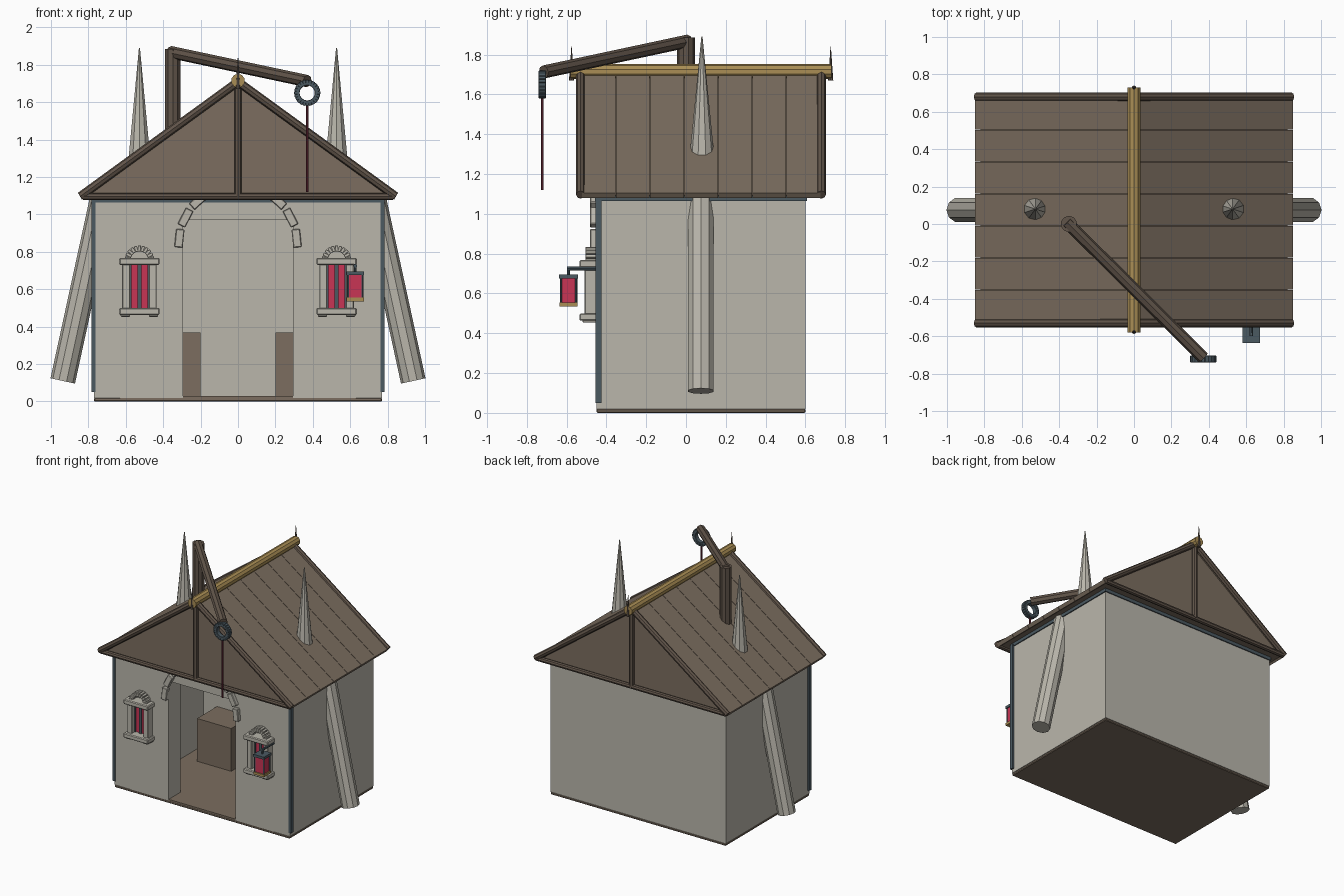
import bpy, bmesh, math
from mathutils import Vector, Matrix

if "Cube" in bpy.data.objects:
    bpy.data.objects.remove(bpy.data.objects["Cube"])


def material(name, rgb):
    m = bpy.data.materials.new(name)
    m.diffuse_color = (*rgb, 1)
    m.use_nodes = True
    m.node_tree.nodes["Principled BSDF"].inputs["Base Color"].default_value = m.diffuse_color
    return m


STONE = material("pale_stone", (0.49, 0.47, 0.41))
WOOD = material("brown_wood", (0.20, 0.155, 0.115))
BEAM = material("dark_beam", (0.12, 0.09, 0.068))
SLATE = material("slate_metal", (0.07, 0.10, 0.12))
GOLD = material("old_gold", (0.40, 0.27, 0.09))
RED = material("red_glass", (0.58, 0.035, 0.09))
ROPE = material("maroon_rope", (0.12, 0.02, 0.035))
YC = 0.075  # middle of the house in y


def finish(name, bm, mat):
    bmesh.ops.recalc_face_normals(bm, faces=bm.faces)
    me = bpy.data.meshes.new(name)
    bm.to_mesh(me)
    bm.free()
    me.materials.append(mat)
    ob = bpy.data.objects.new(name, me)
    bpy.context.collection.objects.link(ob)
    return ob


def box(name, x, y, z, mat, bevel=0.0):
    """Box from (min, max) pairs."""
    lo, hi = Vector((x[0], y[0], z[0])), Vector((x[1], y[1], z[1]))
    bm = bmesh.new()
    bmesh.ops.create_cube(bm, size=1, matrix=Matrix.Translation((lo + hi) / 2) @ Matrix.Diagonal((*(hi - lo), 1)))
    if bevel:
        bmesh.ops.bevel(bm, geom=bm.edges[:], offset=bevel, segments=1, affect='EDGES')
    return finish(name, bm, mat)


def rod(name, a, b, r, mat, r2=None, sides=8):
    """Cylinder or cone between two points."""
    a, b = Vector(a), Vector(b)
    d = b - a
    bm = bmesh.new()
    bmesh.ops.create_cone(bm, cap_ends=True, segments=sides, radius1=r, radius2=r if r2 is None else r2,
                          depth=d.length, matrix=Matrix.Translation((a + b) / 2) @ d.to_track_quat('Z', 'Y').to_matrix().to_4x4())
    return finish(name, bm, mat)


def prism(name, pts, vec, mat):
    """Extrude a flat outline along a vector."""
    bm = bmesh.new()
    f = bm.faces.new([bm.verts.new(p) for p in pts])
    new = bmesh.ops.extrude_face_region(bm, geom=[f])["geom"]
    bmesh.ops.translate(bm, vec=vec, verts=[v for v in new if isinstance(v, bmesh.types.BMVert)])
    return finish(name, bm, mat)


def stone_ring(name, cx, cy, cz, radius, angles, size, mat):
    """Blocks set around a circle in the xz plane; size = radial, depth, tangential."""
    bm = bmesh.new()
    for ang in angles:
        t = math.radians(ang)
        m = Matrix.Translation((cx + radius * math.cos(t), cy, cz + radius * math.sin(t)))
        made = bmesh.ops.create_cube(bm, size=1, matrix=m @ Matrix.Rotation(-t, 4, 'Y') @ Matrix.Diagonal((*size, 1)))
        edges = {e for v in made["verts"] for e in v.link_edges}
        bmesh.ops.bevel(bm, geom=list(edges), offset=min(size) * 0.12, segments=1, affect='EDGES')
    return finish(name, bm, mat)


# Base, floor and hollow walls with a wide doorway
box("base", (-0.77, 0.77), (-0.45, 0.60), (0, 0.02), WOOD, 0.005)
box("floor", (-0.63, 0.63), (-0.449, 0.46), (0.015, 0.03), WOOD)
plan = [(-0.295, -0.45), (-0.77, -0.45), (-0.77, 0.60), (0.77, 0.60), (0.77, -0.45), (0.295, -0.45),
        (0.295, -0.30), (0.62, -0.30), (0.62, 0.45), (-0.62, 0.45), (-0.62, -0.30), (-0.295, -0.30)]
prism("walls", [(x, y, 0.02) for x, y in plan], (0, 0, 1.06), STONE)
box("door_lintel", (-0.295, 0.295), (-0.45, -0.30), (0.97, 1.08), STONE)
stone_ring("door_arch", 0, -0.465, 0.84, 0.315, [6 + 21 * k for k in range(9)], (0.045, 0.035, 0.098), STONE)
box("wall_top_band", (-0.778, 0.778), (-0.458, 0.608), (1.065, 1.09), SLATE)

# Attic, roof planks and rake timbers
prism("attic", [(-0.82, -0.51, 1.09), (0.82, -0.51, 1.09), (0, -0.51, 1.69)], (0, 1.175, 0), WOOD)
for s in (-1, 1):
    for i in range(7):
        y0 = -0.5225 + i * 1.2 / 7
        outline = [(0, 1.715), (s * 0.85, 1.105), (s * 0.835, 1.08), (0, 1.685)]
        prism("roof_plank", [(x, y0, z) for x, z in outline], (0, 1.2 / 7 - 0.003, 0), WOOD)
for y in (-0.53, 0.68):
    for s in (-1, 1):
        rod("rake_timber", (s * 0.843, y, 1.097), (0, y, 1.71), 0.023, BEAM)
    rod("tie_beam", (-0.83, y, 1.095), (0.83, y, 1.095), 0.019, BEAM)
    rod("king_post", (0, y, 1.09), (0, y, 1.70), 0.02, BEAM)

# Ridge pole with end finials
rod("ridge_pole", (0, -0.58, 1.715), (0, 0.73, 1.715), 0.037, GOLD, sides=10)
for y in (-0.575, 0.727):
    rod("finial", (0, y, 1.67), (0, y, 1.84), 0.013, BEAM, 0.001)

# Things that appear on both sides
for s in (-1, 1):
    rod("leaning_pillar", (s * 0.937, YC, 0.11), (s * 0.727, YC, 1.075), 0.067, STONE, sides=10)
    rod("roof_spike", (s * 0.527, 0.08, 1.25), (s * 0.527, 0.08, 1.89), 0.066, STONE, 0.003, sides=10)
    xs = sorted((s * 0.762, s * 0.784))
    box("corner_strip", xs, (-0.455, -0.425), (0.05, 1.08), SLATE)
    box("crate", sorted((s * 0.2, s * 0.5)), (0.2, 0.48), (0.03, 0.37), WOOD)

    # Window
    c = s * 0.527
    box("window_glass", (c - 0.05, c + 0.05), (-0.465, -0.445), (0.49, 0.74), RED)
    for dx in (-0.047, 0, 0.047):
        w = 0.010 if dx == 0 else 0.004
        box("window_bar", (c + dx - w, c + dx + w), (-0.475, -0.45), (0.49, 0.74), SLATE)
    for k in (-1, 1):
        box("window_jamb", sorted((c + k * 0.05, c + k * 0.092)), (-0.51, -0.445), (0.48, 0.75), STONE, 0.004)
        box("sill_foot", (c + k * 0.075 - 0.025, c + k * 0.075 + 0.025), (-0.52, -0.445), (0.453, 0.47), STONE, 0.004)
    box("window_sill", (c - 0.108, c + 0.108), (-0.535, -0.445), (0.463, 0.5), STONE, 0.006)
    box("window_lintel", (c - 0.108, c + 0.108), (-0.535, -0.445), (0.73, 0.768), STONE, 0.006)
    stone_ring("window_arch", c, -0.477, 0.755, 0.063, [10 + 16 * k for k in range(11)], (0.032, 0.055, 0.017), STONE)

# Hoist: post, boom, ring and rope
rod("hoist_post", (-0.348, 0, 1.3), (-0.348, 0, 1.885), 0.044, BEAM, sides=10)
rod("hoist_boom", (-0.36, 0.01, 1.868), (0.37, -0.715, 1.713), 0.033, BEAM)
stone_ring("hoist_ring", 0.37, -0.722, 1.65, 0.055, [15 * k for k in range(24)], (0.03, 0.036, 0.017), SLATE)
rod("hoist_rope", (0.37, -0.722, 1.60), (0.37, -0.722, 1.12), 0.007, ROPE, sides=6)

# Lantern on a wall bracket
lx, ly = 0.627, -0.59
rod("lantern_bracket", (lx, -0.44, 0.725), (lx, -0.598, 0.725), 0.010, SLATE)
rod("lantern_hook", (lx, ly, 0.735), (lx, ly, 0.69), 0.007, SLATE)
box("lantern_cap", (lx - 0.047, lx + 0.047), (ly - 0.047, ly + 0.047), (0.675, 0.695), SLATE)
box("lantern_glass", (lx - 0.038, lx + 0.038), (ly - 0.038, ly + 0.038), (0.55, 0.68), RED)
box("lantern_base", (lx - 0.046, lx + 0.046), (ly - 0.046, ly + 0.046), (0.535, 0.555), GOLD)
for i in (-1, 1):
    for j in (-1, 1):
        rod("lantern_post", (lx + i * 0.038, ly + j * 0.038, 0.54), (lx + i * 0.038, ly + j * 0.038, 0.68), 0.006, SLATE, sides=6)
